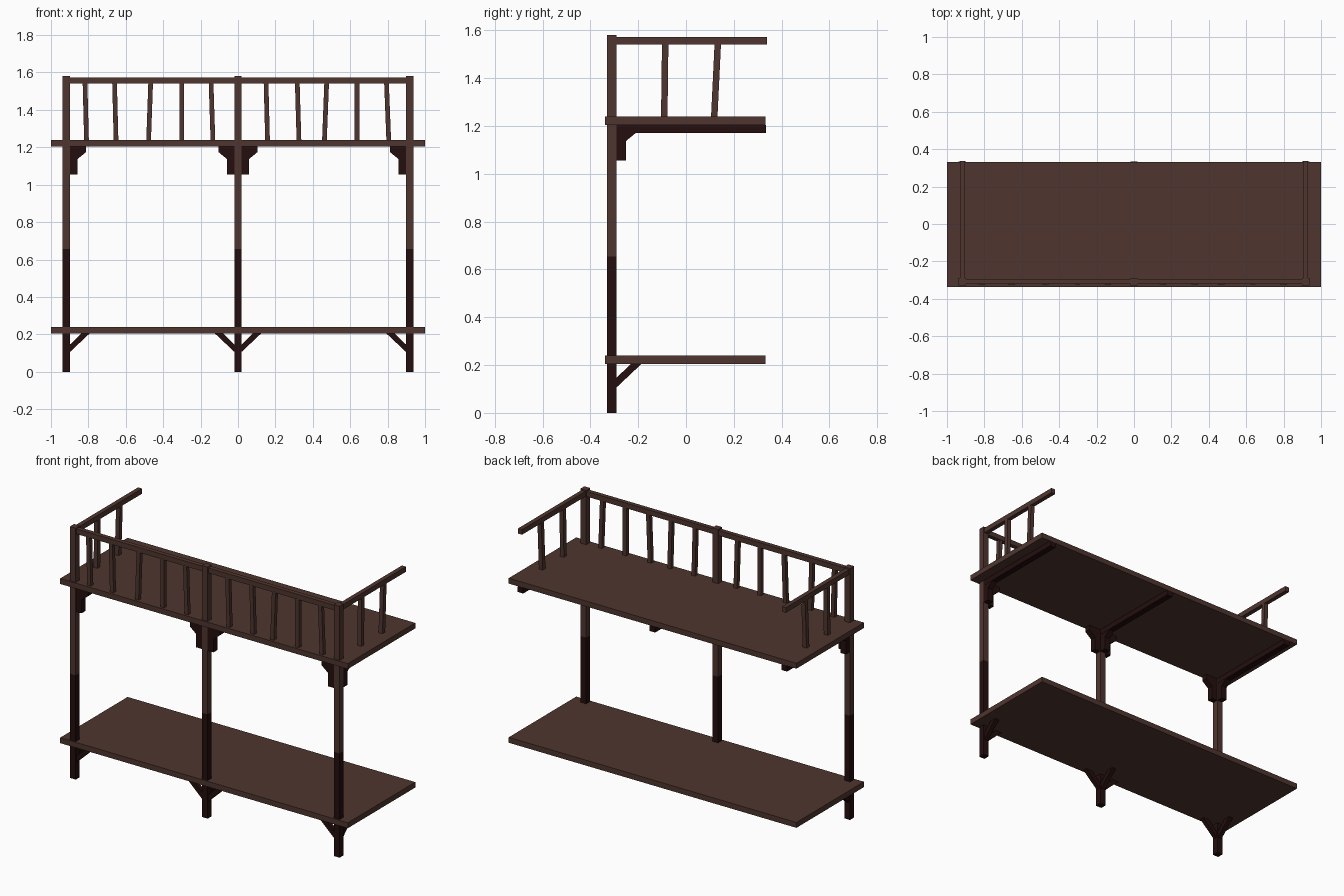
import bpy
import bmesh
from mathutils import Vector

cube = bpy.data.objects.get("Cube")
if cube:
    bpy.data.objects.remove(cube, do_unlink=True)


def material(name, rgb):
    mat = bpy.data.materials.new(name)
    mat.use_nodes = True
    mat.diffuse_color = (*rgb, 1)
    mat.node_tree.nodes["Principled BSDF"].inputs["Base Color"].default_value = (*rgb, 1)
    return mat


BROWN = material("brown wood", (0.078, 0.036, 0.028))
DARK = material("dark stained wood", (0.017, 0.0045, 0.004))


def finish(name, bm, mat):
    bmesh.ops.recalc_face_normals(bm, faces=bm.faces)
    mesh = bpy.data.meshes.new(name)
    bm.to_mesh(mesh)
    bm.free()
    mesh.materials.append(mat)
    obj = bpy.data.objects.new(name, mesh)
    bpy.context.collection.objects.link(obj)
    return obj


def box(name, lo, hi, mat):
    """Box between two opposite corners."""
    bm = bmesh.new()
    lo, hi = Vector(lo), Vector(hi)
    bmesh.ops.create_cube(bm, size=1)
    for v in bm.verts:
        v.co = (lo + hi) / 2 + v.co * (hi - lo)
    return finish(name, bm, mat)


def slat(name, bottom, top, width):
    """Square bar whose ends stay level while it leans."""
    bm = bmesh.new()
    bmesh.ops.create_cube(bm, size=1)
    for v in bm.verts:
        end = Vector(top if v.co.z > 0 else bottom)
        v.co = end + Vector((v.co.x * width, v.co.y * width, 0))
    return finish(name, bm, BROWN)


def bracket(name, profile, origin, direction, thick):
    """Extrude an (outward, height) profile centred on the given direction."""
    bm = bmesh.new()
    out = Vector(direction)
    side = out.cross(Vector((0, 0, 1)))
    start = Vector(origin) - side * thick / 2
    face = bm.faces.new([bm.verts.new(start + out * d + Vector((0, 0, z)))
                         for d, z in profile])
    ext = bmesh.ops.extrude_face_region(bm, geom=[face])
    moved = [g for g in ext["geom"] if isinstance(g, bmesh.types.BMVert)]
    bmesh.ops.translate(bm, verts=moved, vec=side * thick)
    return finish(name, bm, DARK)


POST_X = 0.917
POST_Y = -0.31
HALF = 0.02
DECK_Y = (-0.338, 0.332)
DECK_Z = 1.205
DECK_TOP = 1.239
RAIL_Z = (1.54, 1.572)

# Two long decks
for name, z in (("lower_deck", 0.205), ("upper_deck", DECK_Z)):
    box(name, (-1, DECK_Y[0], z), (1, DECK_Y[1], z + 0.034), BROWN)

# Profiles of the stepped upper bracket and the diagonal lower brace
UPPER = [(0, 1.055), (0.04, 1.055), (0.04, 1.138), (0.085, 1.175),
         (0.085, DECK_Z), (0, DECK_Z)]
LOWER = [(0, 0.107), (0.105, 0.206), (0.06, 0.206), (0, 0.147)]

# Posts with dark lower halves, cross beams and brackets
for label, x, sides in (("right", -POST_X, (1,)), ("middle", 0, (-1, 1)),
                        ("left", POST_X, (-1,))):
    for part, z0, z1, mat in (("lower", 0, 0.655, DARK), ("upper", 0.655, 1.58, BROWN)):
        box(f"{label}_post_{part}", (x - HALF, POST_Y - HALF, z0),
            (x + HALF, POST_Y + HALF, z1), mat)
    box(f"{label}_beam", (x - HALF, POST_Y + HALF, 1.171),
        (x + HALF, DECK_Y[1] + 0.003, DECK_Z), DARK)
    directions = [(s, 0, 0) for s in sides] + [(0, 1, 0)]
    for i, d in enumerate(directions):
        origin = Vector((x, POST_Y, 0)) + Vector(d) * HALF
        bracket(f"{label}_upper_bracket_{i}", UPPER, origin, d, 0.038)
        bracket(f"{label}_lower_brace_{i}", LOWER, origin, d, 0.028)

# Front handrail and its slightly crooked slats (bottom x, top x)
box("front_rail", (-POST_X, POST_Y - 0.012, RAIL_Z[0]),
    (POST_X, POST_Y + 0.016, RAIL_Z[1]), BROWN)
FRONT_SLATS = [(-0.81, -0.818), (-0.652, -0.66), (-0.478, -0.467), (-0.3, -0.3),
               (-0.134, -0.144), (0.158, 0.15), (0.326, 0.317), (0.462, 0.474),
               (0.636, 0.636), (0.806, 0.794)]
for i, (low, high) in enumerate(FRONT_SLATS):
    slat(f"front_slat_{i}", (low, POST_Y, DECK_TOP - 0.005),
         (high, POST_Y, RAIL_Z[0] + 0.005), 0.025)

# End handrails with two slats each
for label, s in (("right", -1), ("left", 1)):
    x = s * POST_X
    box(f"{label}_rail", (x - 0.014, POST_Y, RAIL_Z[0]),
        (x + 0.014, 0.338, RAIL_Z[1]), BROWN)
    for i, (low, high) in enumerate(((-0.091, -0.087), (0.118, 0.133))):
        slat(f"{label}_slat_{i}", (x, low, DECK_TOP - 0.005),
             (x, high, RAIL_Z[0] + 0.005), 0.027)
